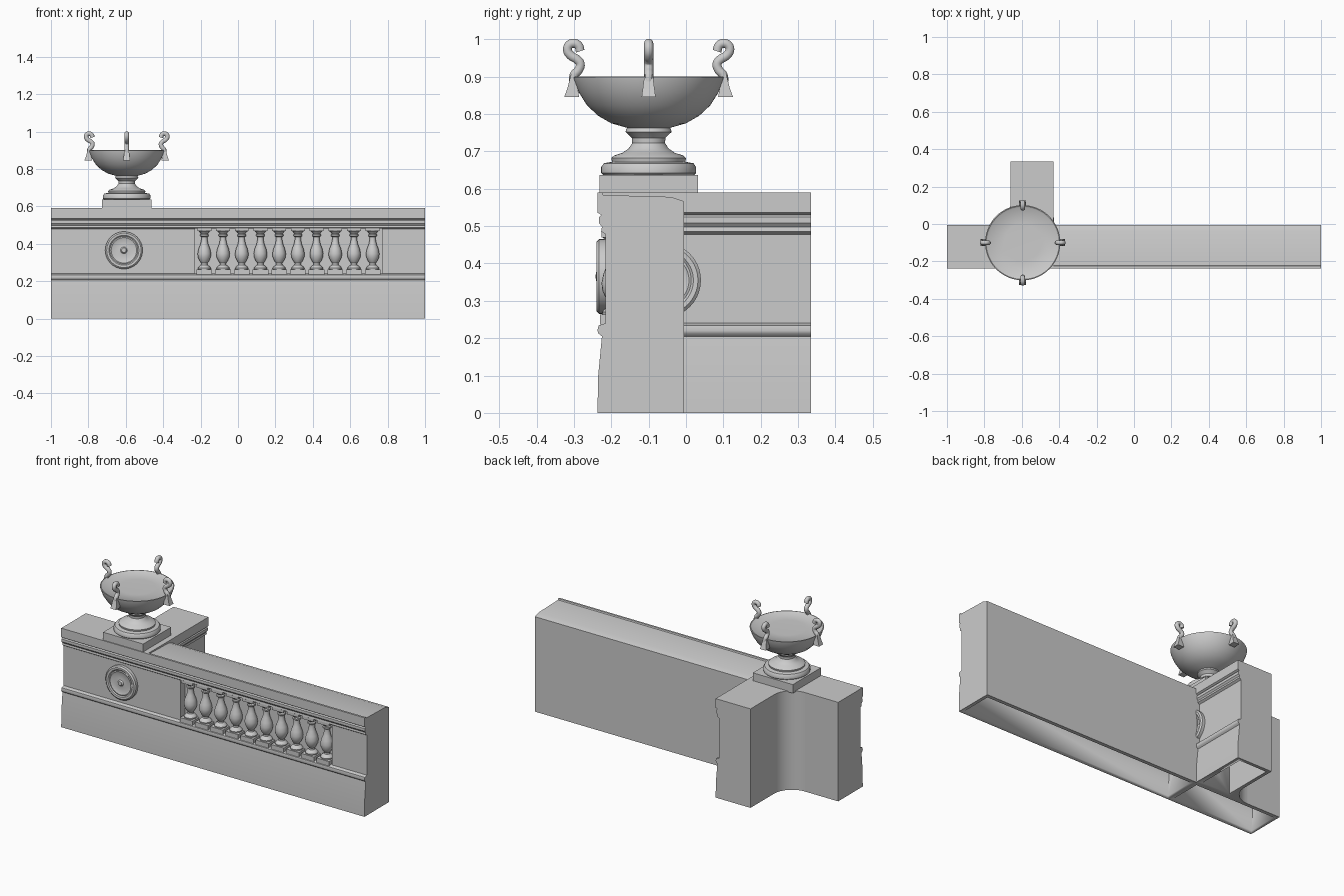
import bpy, bmesh
from math import sin, cos, pi, radians
from mathutils import Matrix, Vector

if "Cube" in bpy.data.objects:
    bpy.data.objects.remove(bpy.data.objects["Cube"])

UX, UY = -0.595, -0.10          # urn centre


def finish(name, bm, smooth=True):
    bmesh.ops.recalc_face_normals(bm, faces=bm.faces)
    me = bpy.data.meshes.new(name)
    bm.to_mesh(me)
    bm.free()
    ob = bpy.data.objects.new(name, me)
    bpy.context.collection.objects.link(ob)
    if smooth:
        bpy.ops.object.select_all(action='DESELECT')
        ob.select_set(True)
        bpy.context.view_layer.objects.active = ob
        bpy.ops.object.shade_smooth_by_angle(angle=radians(35))
    return ob


def prism(name, pts, a, b, place):
    """Extrude a 2D outline from a to b; place(u, v, t) gives the 3D point."""
    bm = bmesh.new()
    lo = [bm.verts.new(place(u, v, a)) for u, v in pts]
    hi = [bm.verts.new(place(u, v, b)) for u, v in pts]
    n = len(pts)
    bm.faces.new(lo)
    bm.faces.new(hi)
    for i in range(n):
        j = (i + 1) % n
        bm.faces.new((lo[i], lo[j], hi[j], hi[i]))
    return finish(name, bm)


def box(name, lo, hi):
    bm = bmesh.new()
    size = Vector(hi) - Vector(lo)
    mid = (Vector(hi) + Vector(lo)) / 2
    bmesh.ops.create_cube(bm, size=1, matrix=Matrix.Translation(mid) @ Matrix.Diagonal((*size, 1)))
    return finish(name, bm, False)


def lathe(name, prof, matrix, steps=40):
    """Revolve (radius, height) points about local z."""
    bm = bmesh.new()
    vs = [bm.verts.new((r, 0, z)) for r, z in prof]
    es = [bm.edges.new(p) for p in zip(vs, vs[1:])]
    bmesh.ops.spin(bm, geom=vs + es, cent=(0, 0, 0), axis=(0, 0, 1),
                   angle=2 * pi, steps=steps, use_duplicate=False)
    bmesh.ops.remove_doubles(bm, verts=bm.verts, dist=1e-5)
    bmesh.ops.transform(bm, matrix=matrix, verts=bm.verts)
    return finish(name, bm)


def cut(ob, cutter):
    mod = ob.modifiers.new("cut", 'BOOLEAN')
    mod.operation, mod.solver, mod.object = 'DIFFERENCE', 'EXACT', cutter
    bpy.context.view_layer.objects.active = ob
    bpy.ops.object.modifier_apply(modifier=mod.name)
    bpy.data.objects.remove(cutter)


along_x = lambda u, v, t: (t, u, v)       # outline in y, z
along_y = lambda u, v, t: (u, t, v)       # outline in x, z
along_z = lambda u, v, t: (u, v, t)       # outline in x, y

# moulded face: (depth behind the foremost plane, z), bottom to top
face = [(0, 0), (.002, .10), (.012, .205), (.003, .212), (.0, .22), (.003, .234),
        (.022, .240), (.022, .478), (.010, .486), (.012, .498), (.004, .508),
        (.004, .524), (.010, .530), (.0, .536), (.0, .59)]
front = [(-.237 + d, z) for d, z in face]

# long wall with lipped, sloping top
wall = prism("long_wall", front + [(-.225, .59), (-.222, .583), (-.04, .578), (-.005, .566), (-.005, 0)],
             -.43, 1, along_x)
cut(wall, box("panel_cutter", (-.23, -.3, .24), (.77, -.17, .482)))
cut(wall, prism("wall_cavity", [(-.215, -.1), (-.2, .19), (-.15, .2), (-.15, .55), (-.027, .55), (-.027, -.1)],
                -.41, .98, along_x))

# corner pier
pier = prism("corner_pier", front + [(-.005, .59), (-.005, 0)], -1, -.43, along_x)
cut(pier, prism("pier_cavity", [(-.215, -.1), (-.195, .2), (-.195, .57), (-.027, .57), (-.027, -.1)],
                -.98, -.45, along_x))

# rear wing, moulded on its right face
wing = prism("rear_wing", [(-.43 - d, z) for d, z in face] + [(-.66, .59), (-.66, 0)], -.005, .335, along_y)
cut(wing, prism("wing_cavity", [(-.452, -.1), (-.472, .2), (-.472, .57), (-.64, .57), (-.64, -.1)],
                .015, .315, along_y))

# concave fillet between wing and pier
R = .12
arc = [(-.66 - R + R * cos(a), -.005 + R - R * sin(a)) for a in [i * pi / 24 for i in range(13)]]
prism("corner_fillet", arc + [(-.66, -.005)], 0, .59, along_z)

# round medallions
medal = [(0, .027), (.012, .026), (.018, .018), (.024, .017), (.06, .017), (.068, .021),
         (.074, .019), (.08, .024), (.092, .025), (.1, .018), (.1, -.004)]
lathe("front_medallion", medal, Matrix.Translation((-.61, -.215, .365)) @ Matrix.Rotation(pi / 2, 4, 'X'))
lathe("wing_medallion", medal, Matrix.Translation((-.452, -.06, .355)) @ Matrix.Rotation(pi / 2, 4, 'Y'))

# balusters
bal = [(0, .262), (.034, .262), (.035, .270), (.028, .279), (.017, .287), (.016, .296), (.025, .308),
       (.034, .328), (.036, .347), (.031, .372), (.021, .398), (.016, .422), (.016, .436),
       (.023, .441), (.023, .449), (.018, .453), (.026, .464), (.034, .470), (0, .470)]
for i in range(10):
    x, y = -.18 + .1 * i, -.19
    lathe(f"baluster_{i + 1}", bal, Matrix.Translation((x, y, 0)), 20)
    box(f"baluster_foot_{i + 1}", (x - .042, y - .04, .236), (x + .042, y + .04, .263))
    box(f"baluster_cap_{i + 1}", (x - .037, y - .036, .469), (x + .037, y + .036, .486))

# urn plinth, pedestal and bowl
box("urn_plinth", (UX - .132, UY - .132, .585), (UX + .132, UY + .132, .637))
lathe("urn_bowl", [(0, .63), (.12, .635), (.127, .642), (.127, .658), (.12, .668), (.098, .672), (.1, .682),
                   (.092, .689), (.07, .696), (.053, .708), (.044, .722), (.045, .736), (.055, .746),
                   (.062, .752), (.058, .763), (.1, .775), (.135, .795), (.165, .823), (.187, .858),
                   (.2, .893), (.201, .899), (.196, .9), (.188, .894), (.1, .891), (0, .891)],
      Matrix.Translation((UX, UY, 0)), 64)

# four scroll handles with flared tails
path = [(.183, .968), (.188, .983), (.201, .989), (.214, .983), (.217, .97), (.208, .956),
        (.192, .946), (.183, .934), (.188, .917), (.199, .905), (.202, .885)]
tail = [(.196, .905), (.208, .905), (.217, .87), (.226, .845), (.186, .845), (.190, .87)]
for k in range(4):
    turn = Matrix.Translation((UX, UY, 0)) @ Matrix.Rotation(k * pi / 2, 4, 'Z')
    cu = bpy.data.curves.new("scroll", 'CURVE')
    cu.dimensions, cu.bevel_depth, cu.bevel_resolution = '3D', .0125, 3
    cu.use_fill_caps, cu.resolution_u = True, 5
    sp = cu.splines.new('BEZIER')
    sp.bezier_points.add(len(path) - 1)
    for p, (r, z) in zip(sp.bezier_points, path):
        p.co = (r, 0, z)
        p.handle_left_type = p.handle_right_type = 'AUTO'
    ob = bpy.data.objects.new(f"handle_scroll_{k + 1}", cu)
    ob.matrix_world = turn
    bpy.context.collection.objects.link(ob)
    # tail widens towards its foot
    t = prism(f"handle_tail_{k + 1}", tail, -1, 1,
              lambda u, v, s: turn @ Vector((u, s * (.011 + .13 * (.905 - v)), v)))
